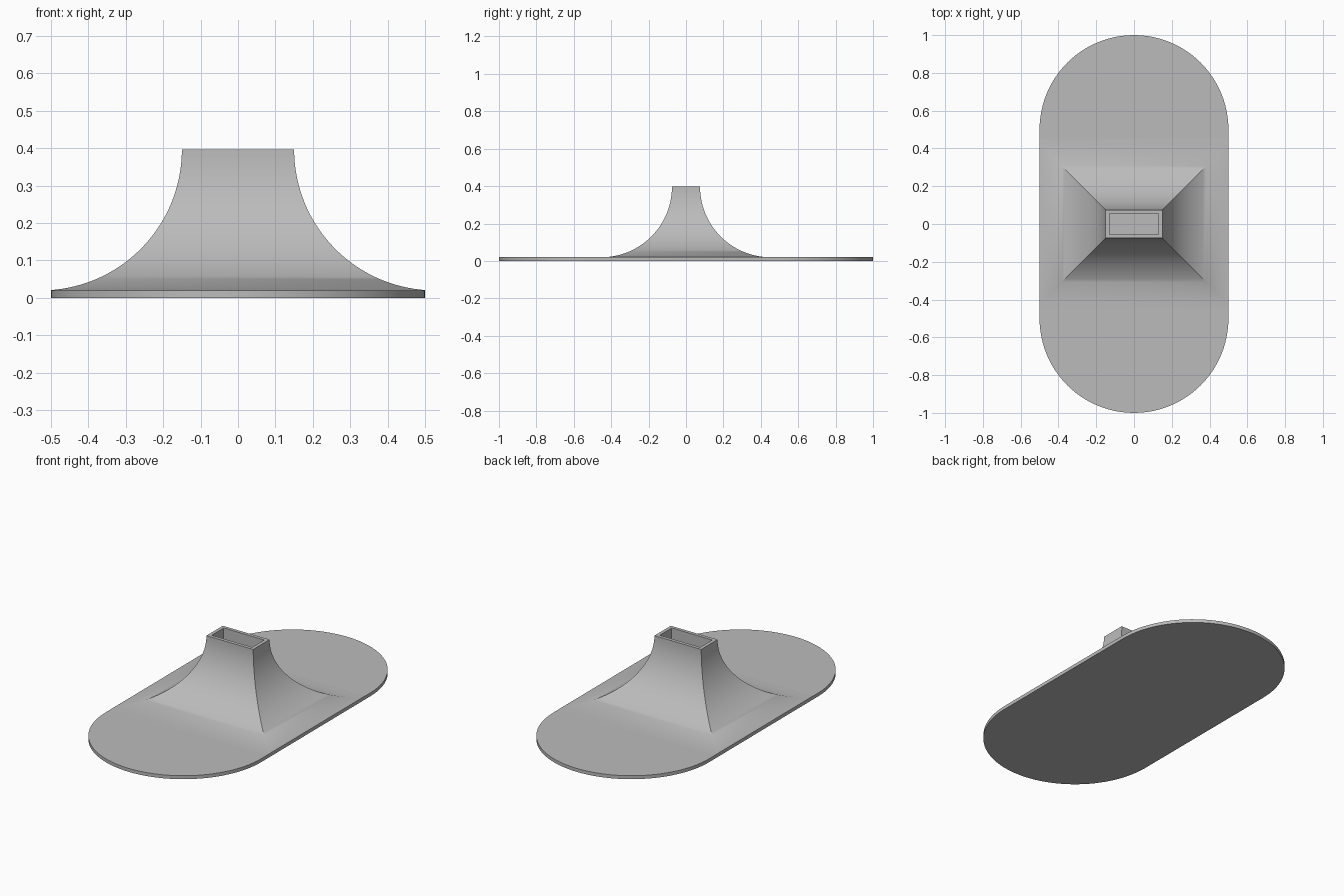
import bpy, bmesh, math

cube = bpy.data.objects.get("Cube")
if cube:
    bpy.data.objects.remove(cube)

PLATE_TOP = 0.02
TOP = 0.397
RADIUS = TOP - PLATE_TOP
HALF_X, HALF_Y = 0.15, 0.075
WALL = 0.02

grey = bpy.data.materials.new("plain_grey")
grey.use_nodes = True
colour = (0.5, 0.5, 0.5, 1)
grey.diffuse_color = colour
grey.node_tree.nodes["Principled BSDF"].inputs["Base Color"].default_value = colour


def finish(bm, name):
    bmesh.ops.recalc_face_normals(bm, faces=bm.faces)
    mesh = bpy.data.meshes.new(name)
    bm.to_mesh(mesh)
    bm.free()
    mesh.materials.append(grey)
    obj = bpy.data.objects.new(name, mesh)
    bpy.context.collection.objects.link(obj)
    bpy.ops.object.select_all(action='DESELECT')
    obj.select_set(True)
    bpy.context.view_layer.objects.active = obj
    bpy.ops.object.shade_smooth_by_angle(angle=math.radians(30))
    return obj


def rectangle(bm, hx, hy, z):
    return [bm.verts.new((sx * hx, sy * hy, z))
            for sx, sy in ((-1, -1), (1, -1), (1, 1), (-1, 1))]


def bridge(bm, a, b):
    for i in range(len(a)):
        j = (i + 1) % len(a)
        bm.faces.new((a[i], a[j], b[j], b[i]))


# Base plate: rounded-end outline, extruded up
bm = bmesh.new()
steps = 48
outline = []
for end in (1, -1):
    for i in range(steps + 1):
        a = math.pi * i / steps
        outline.append(bm.verts.new((end * 0.5 * math.cos(a),
                                     end * (0.5 + 0.5 * math.sin(a)), 0)))
bottom = bm.faces.new(outline)
side = bmesh.ops.extrude_face_region(bm, geom=[bottom], use_keep_orig=True)
for v in side["geom"]:
    if isinstance(v, bmesh.types.BMVert):
        v.co.z = PLATE_TOP
finish(bm, "base_plate")

# Flared socket: straight well, flat rim, then concave arc down to the plate
bm = bmesh.new()
rings = [rectangle(bm, HALF_X - WALL, HALF_Y - WALL, z) for z in (PLATE_TOP, TOP)]
arc = 32
for i in range(arc + 1):
    a = math.pi / 2 * i / arc
    out = RADIUS * (1 - math.cos(a))
    rings.append(rectangle(bm, min(HALF_X + out, 0.5), HALF_Y + out,
                           TOP - RADIUS * math.sin(a)))
for lower, upper in zip(rings, rings[1:]):
    bridge(bm, lower, upper)
finish(bm, "flared_socket")
